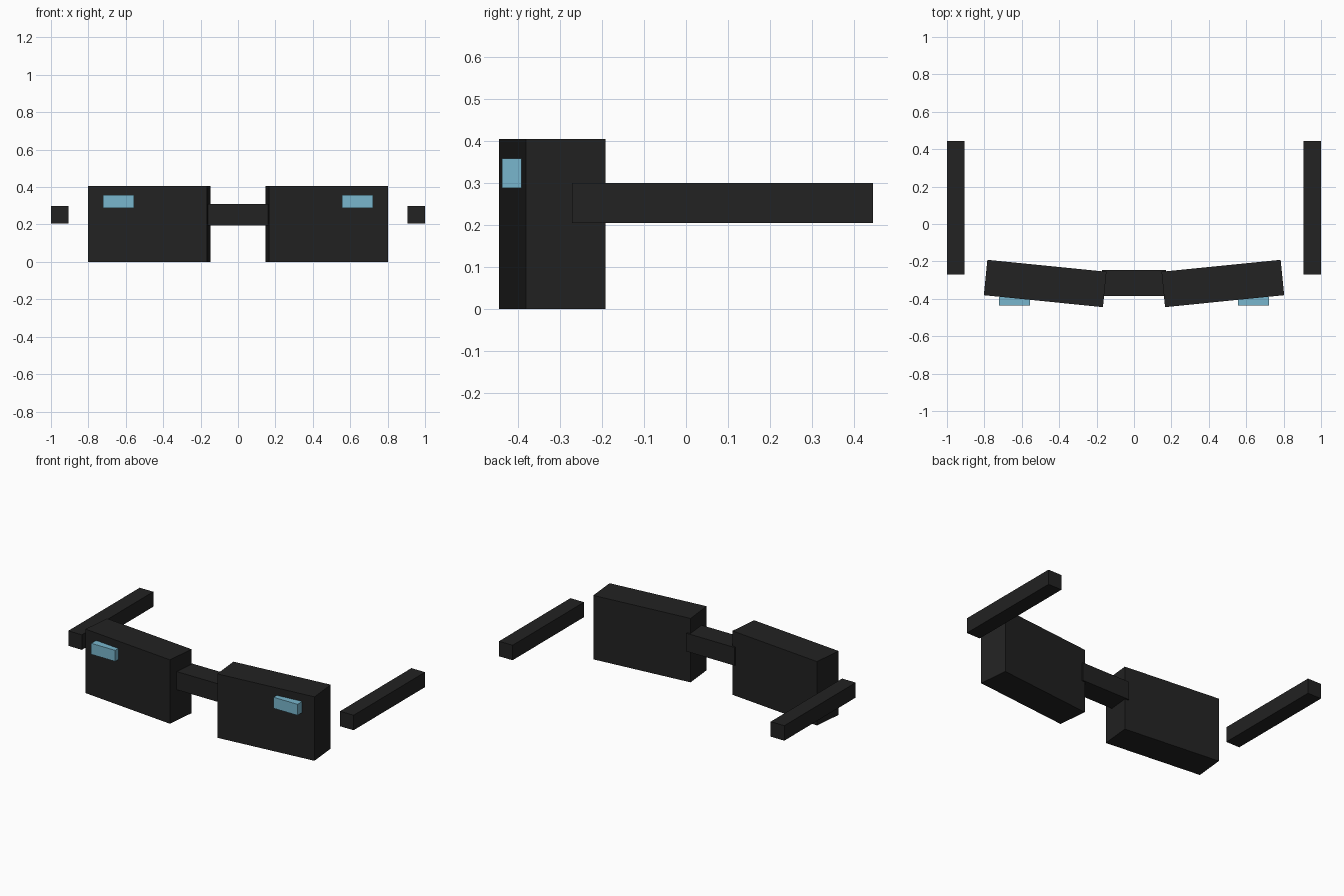
import bpy
import math

if "Cube" in bpy.data.objects:
    bpy.data.objects.remove(bpy.data.objects["Cube"])


def material(name, color):
    m = bpy.data.materials.new(name)
    m.diffuse_color = (*color, 1)
    m.use_nodes = True
    m.node_tree.nodes["Principled BSDF"].inputs["Base Color"].default_value = m.diffuse_color
    return m


black = material("black", (0.016, 0.016, 0.016))
blue = material("light_blue", (0.19, 0.47, 0.61))


def box(name, center, size, mat, turn=0.0):
    bpy.ops.mesh.primitive_cube_add(size=1, location=center, rotation=(0, 0, turn))
    ob = bpy.context.object
    ob.name = name
    ob.scale = size
    bpy.ops.object.transform_apply(location=False, rotation=False, scale=True)
    ob.data.materials.append(mat)
    return ob


# nose bridge
box("bridge", (0, -0.315, 0.252), (0.34, 0.14, 0.115), black)

for side, s in (("left", -1), ("right", 1)):
    # thick lens block, outer end swept back
    box(side + "_lens", (s * 0.475, -0.318, 0.2025), (0.64, 0.19, 0.405), black, s * 0.1)
    # highlight block on the lens front
    box(side + "_glint", (s * 0.639, -0.414, 0.323), (0.168, 0.046, 0.07), blue)
    # separate temple arm
    box(side + "_arm", (s * 0.9525, 0.0865, 0.252), (0.095, 0.715, 0.095), black)
